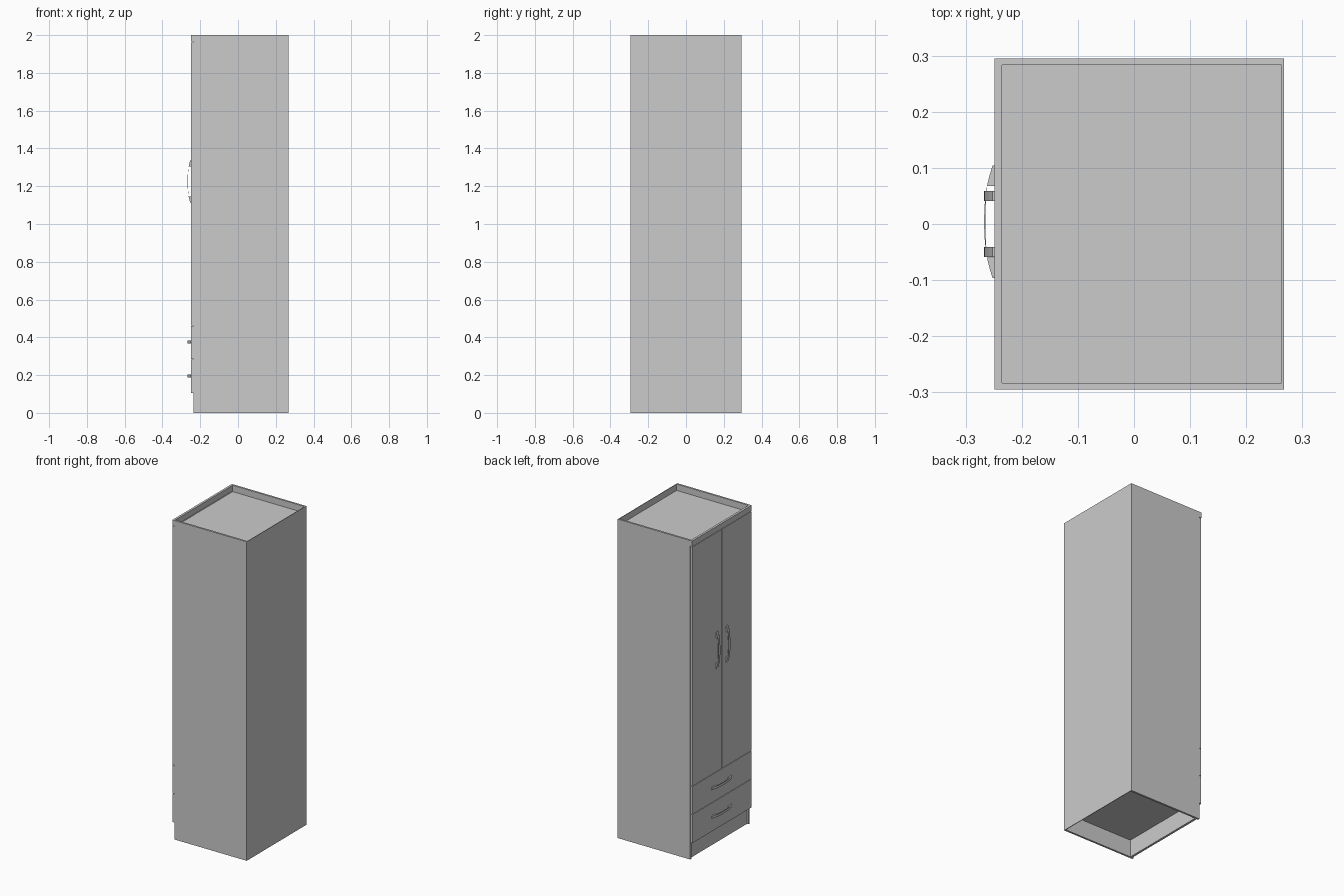
import bpy, bmesh, math

if "Cube" in bpy.data.objects:
    bpy.data.objects.remove(bpy.data.objects["Cube"])

# Overall carcass limits (doors face -x)
HW = 0.295            # half width along y
BACK = 0.267          # rear of carcass
BODY = -0.235         # front of side panels
FACE = -0.249         # front of doors, drawers and crown
T = 0.012             # side panel thickness
GAP = 0.0015


def box(name, x0, x1, y0, y1, z0, z1):
    bm = bmesh.new()
    bmesh.ops.create_cube(bm, size=1)
    for v in bm.verts:
        v.co = ((x0 + x1) / 2 + v.co.x * (x1 - x0),
                (y0 + y1) / 2 + v.co.y * (y1 - y0),
                (z0 + z1) / 2 + v.co.z * (z1 - z0))
    return finish(name, bm)


def finish(name, bm):
    bmesh.ops.recalc_face_normals(bm, faces=bm.faces)
    me = bpy.data.meshes.new(name)
    bm.to_mesh(me)
    bm.free()
    ob = bpy.data.objects.new(name, me)
    bpy.context.collection.objects.link(ob)
    return ob


def handle(name, y, z, length, width, vertical):
    """Bowed strap with solid wedge feet, extruded across its width."""
    half, foot, depth, n = length / 2, length / 2 - 0.036, 0.018, 16
    outer = []
    for i in range(n + 1):
        t = -1 + 2 * i / n
        outer.append((t * half, 0.003 + (depth - 0.003) * (1 - abs(t) ** 2.4)))
    inner = []
    for i in range(n + 1):
        t = 1 - 2 * i / n
        inner.append((t * foot, 0.0125 + 0.0035 * (1 - t * t)))
    profile = outer + [(half, 0), (foot, 0)] + inner + [(-foot, 0), (-half, 0)]
    bm = bmesh.new()
    verts = []
    for along, out in profile:
        x = FACE - out
        verts.append(bm.verts.new((x, y - width / 2, z + along) if vertical
                                  else (x, y + along, z - width / 2)))
    f = bm.faces.new(verts)
    r = bmesh.ops.extrude_face_region(bm, geom=[f])
    move = (0, width, 0) if vertical else (0, 0, width)
    bmesh.ops.translate(bm, vec=move,
                        verts=[g for g in r["geom"] if isinstance(g, bmesh.types.BMVert)])
    ob = finish(name, bm)
    bpy.context.view_layer.objects.active = ob
    bpy.ops.object.select_all(action='DESELECT')
    ob.select_set(True)
    bpy.ops.object.shade_smooth_by_angle(angle=math.radians(30))
    return ob


# Carcass panels
for s, side in ((-1, "right"), (1, "left")):
    y0, y1 = sorted((s * HW, s * (HW - T)))
    box(f"side_panel_{side}", BODY, BACK, y0, y1, 0, 2)
inn = HW - T
box("back_panel", BACK - 0.004, BACK, -inn, inn, 0, 2)
box("top_panel", BODY, BACK - 0.004, -inn, inn, 1.948, 1.96)
box("bottom_panel", BODY, BACK - 0.004, -inn, inn, 0.108, 0.12)
box("middle_shelf", BODY + 0.001, BACK - 0.004, -inn, inn, 0.455, 0.467)
box("plinth", BODY + 0.01, BODY + 0.024, -inn, inn, 0, 0.108)
box("crown_rail", FACE, BODY, -HW, HW, 1.965, 2)

# Doors with vertical bow handles
for s, side in ((-1, "right"), (1, "left")):
    y0, y1 = sorted((s * GAP, s * (HW - 0.002)))
    box(f"door_{side}", FACE, BODY, y0, y1, 0.463, 1.962)
    handle(f"door_handle_{side}", s * 0.05, 1.225, 0.23, 0.018, True)

# Drawer fronts with horizontal bow handles
for i, (z0, z1, zh) in enumerate(((0.105, 0.283, 0.195), (0.286, 0.46, 0.375))):
    box(f"drawer_front_{i + 1}", FACE, BODY, -HW + 0.002, HW - 0.002, z0, z1)
    handle(f"drawer_handle_{i + 1}", 0.004, zh, 0.2, 0.016, False)
